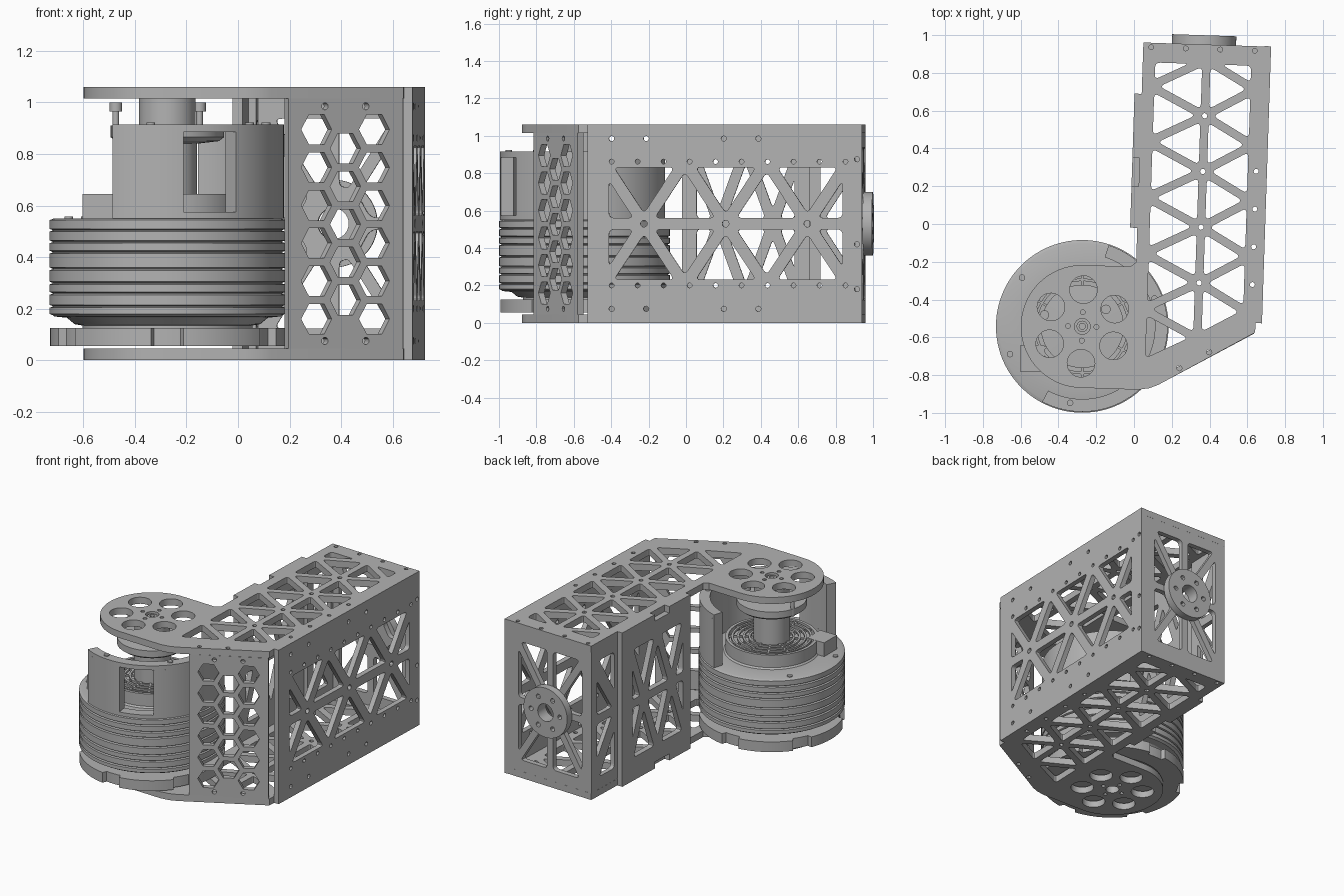
import bpy, bmesh
from math import sin, cos, pi, radians
from mathutils import Vector, Matrix

if "Cube" in bpy.data.objects:
    bpy.data.objects.remove(bpy.data.objects["Cube"])

metal = bpy.data.materials.new("machined_grey")
metal.use_nodes = True
metal.diffuse_color = (0.45, 0.45, 0.45, 1)
metal.node_tree.nodes["Principled BSDF"].inputs["Base Color"].default_value = (0.45, 0.45, 0.45, 1)

FRAME = Matrix.Rotation(-0.033, 4, 'Z')      # the box frame is slightly turned
DRUM = Matrix.Translation((-0.274, -0.542, 0))
X, Y, Z = Vector((1, 0, 0)), Vector((0, 1, 0)), Vector((0, 0, 1))
T = 0.035                                     # wall thickness
H = 1.06                                      # frame height


def finish(name, mesh, matrix):
    """Merge, smooth by angle, colour and link a mesh."""
    bm = bmesh.new()
    bm.from_mesh(mesh)
    bmesh.ops.remove_doubles(bm, verts=bm.verts, dist=0.0002)
    bmesh.ops.recalc_face_normals(bm, faces=bm.faces)
    bm.to_mesh(mesh)
    bm.free()
    mesh.polygons.foreach_set("use_smooth", [True] * len(mesh.polygons))
    mesh.set_sharp_from_angle(angle=radians(30))
    mesh.materials.clear()
    mesh.materials.append(metal)
    ob = bpy.data.objects.new(name, mesh)
    ob.matrix_world = matrix
    bpy.context.collection.objects.link(ob)
    return ob


def plate(name, outline, holes, thick, origin, u=X, v=Y, base=FRAME):
    """Flat plate with holes; origin is on its mid plane, u and v are its axes."""
    cu = bpy.data.curves.new(name, 'CURVE')
    cu.dimensions, cu.fill_mode, cu.extrude = '2D', 'BOTH', thick / 2
    for loop in [outline] + holes:
        sp = cu.splines.new('POLY')
        sp.points.add(len(loop) - 1)
        for p, q in zip(sp.points, loop):
            p.co = (q[0], q[1], 0, 1)
        sp.use_cyclic_u = True
    tmp = bpy.data.objects.new("tmp", cu)
    bpy.context.collection.objects.link(tmp)
    mesh = bpy.data.meshes.new_from_object(tmp.evaluated_get(bpy.context.evaluated_depsgraph_get()))
    bpy.data.objects.remove(tmp)
    axes = Matrix((u, v, u.cross(v))).transposed().to_4x4()
    return finish(name, mesh, base @ Matrix.Translation(origin) @ axes)


def lathe(name, profile, matrix=DRUM, closed=False, steps=72):
    """Spin (radius, height) points about z."""
    bm = bmesh.new()
    vs = [bm.verts.new((r, 0, z)) for r, z in profile]
    es = [bm.edges.new(p) for p in zip(vs, vs[1:])]
    if closed:
        es.append(bm.edges.new((vs[-1], vs[0])))
    bmesh.ops.spin(bm, geom=vs + es, axis=Z, cent=(0, 0, 0), angle=2 * pi, steps=steps)
    mesh = bpy.data.meshes.new(name)
    bm.to_mesh(mesh)
    bm.free()
    return finish(name, mesh, matrix)


def cylinder(name, r, z0, z1, matrix=DRUM, steps=32):
    return lathe(name, [(0, z0), (r, z0), (r, z1), (0, z1)], matrix, steps=steps)


def rect(a, b, c, d):
    return [(a, c), (b, c), (b, d), (a, d)]


def arc(r, a0, a1, n=32, c=(0, 0)):
    return [(c[0] + r * cos(radians(a0 + (a1 - a0) * i / n)),
             c[1] + r * sin(radians(a0 + (a1 - a0) * i / n))) for i in range(n + 1)]


def circle(cx, cy, r, n=20, turn=0):
    return arc(r, turn, turn + 360, n, (cx, cy))[:-1]


def sector(a0, a1, r0, r1):
    return arc(r1, a0, a1, 48) + arc(r0, a1, a0, 48)


def window(pts, w, soft=0.028):
    """Inset a convex polygon by w and round its corners."""
    p = [Vector(q) for q in pts]
    if sum(a.x * b.y - a.y * b.x for a, b in zip(p, p[1:] + p[:1])) < 0:
        p.reverse()
    ins = []
    for a, b, c in zip(p[-1:] + p, p, p[1:] + p[:1]):
        d, e = (b - a).normalized(), (c - b).normalized()
        n, m = Vector((-d.y, d.x)), Vector((-e.y, e.x))
        ins.append(b + (n + m) * w / (1 + n.dot(m)))
    out = []
    for a, b, c in zip(ins[-1:] + ins, ins, ins[1:] + ins[:1]):
        s = b + (a - b).normalized() * min(soft, (a - b).length * 0.3)
        e = b + (c - b).normalized() * min(soft, (c - b).length * 0.3)
        for i in range(5):
            t = i / 4
            out.append(tuple(s * (1 - t) ** 2 + b * 2 * t * (1 - t) + e * t * t))
    return out


def truss(t0, step, n, va, vb, w, end_cap=True, swap=False):
    """Zigzag row of triangular windows between lines va and vb."""
    pts = [(t0, vb)] + [(t0 + i * step, vb if i % 2 else va) for i in range(n + 1)]
    if end_cap:
        pts.append((t0 + n * step, pts[-2][1]))
    tris = [window(tri, w) for tri in zip(pts, pts[1:], pts[2:])]
    return [[(b, a) for a, b in tri] for tri in tris] if swap else tris


# Top and bottom plates: a truss strip joined to a round pivot end
CX, CY = -0.256, -0.551
outline = [(0.018, 0.962), (0.66, 0.962), (0.66, -0.553), (0.158, -0.846), (0.11, -0.866), (0.05, CY - 0.325)]
outline += arc(0.325, 270, 90, 48, (CX, CY)) + [(-0.01, CY + 0.325), (0.018, CY + 0.35)]
holes = truss(0.88, -0.1475, 11, 0.355, 0.062, 0.022, False, True)
holes += truss(0.88, -0.1475, 10, 0.355, 0.615, 0.022, False, True)
for k in range(6):
    a = radians(30 + 60 * k)
    holes.append(circle(CX + 0.195 * cos(a), CY + 0.195 * sin(a), 0.073, 32))
    if k < 4:
        a = radians(90 * k)
        holes.append(circle(CX + 0.075 * cos(a), CY + 0.075 * sin(a), 0.013, 12))
        holes.append(circle(0.06 + 0.183 * k, 0.938, 0.013, 12))
        holes.append(circle(0.355, 0.585 - 0.295 * k, 0.014, 12))
        holes.append(circle(0.637, 0.3 - 0.2 * k, 0.013, 12))
holes += [circle(CX, CY, 0.042, 24), circle(0.265, -0.755, 0.014, 12), circle(0.42, -0.665, 0.014, 12)]
for name, z in (("bottom_plate", 0.0225), ("top_plate", H - 0.0225)):
    plate(name, outline, holes, 0.045, (0, 0, z))

# Right wall with truss windows and bolt rows
holes = []
for edge in (0.2, 0.862):
    holes += truss(-0.42, 0.2185, 6, edge, 0.53, 0.031)
    holes += [circle(-0.375 + 0.139 * k, edge, 0.013, 12) for k in range(10)]
for z in (0.075, 0.985):
    holes += [circle(y, z, 0.014, 12) for y in (-0.375, -0.19, 0.225, 0.41)]
holes += [circle(0.938, z, 0.014, 12) for z in (0.18, 0.42, 0.875)]
holes += [circle(-0.202 + 0.437 * k, 0.53, 0.018, 12) for k in range(3)]
plate("right_wall", rect(-0.503, 0.964, 0, H), holes, T, (0.677, 0, 0), Y, Z)

# Left wall: notched outer panel and recessed rear panel
out = [(-0.02, 0), (0.2, 0), (0.2, 0.045), (0.35, 0.045), (0.35, 0), (0.69, 0)]
out += [(y, H - z) for y, z in reversed(out)]
holes = truss(0.03, 0.145, 4, 0.13, 0.53, 0.028) + truss(0.03, 0.145, 4, 0.93, 0.53, 0.028)
plate("left_wall", out, holes, 0.038, (-0.001, 0, 0), Y, Z)
holes = [window([(0.69, a), (0.93, a), (0.69, b)], 0.03) for a, b in ((0.1, 0.5), (0.96, 0.56))]
holes += [window([(0.93, a), (0.93, 0.53), (0.69, 0.53)], 0.03) for a in (0.16, 0.9)]
plate("left_rear_wall", rect(0.66, 0.925, 0.045, H - 0.045), holes, 0.03, (0.034, 0, 0), Y, Z)

# Back wall: eight spokes around an output hub
BX, BZ = 0.339, 0.53
ring = [(0.27, 0), (0.27, 0.43), (0, 0.43), (-0.27, 0.43), (-0.27, 0), (-0.27, -0.43), (0, -0.43), (0.27, -0.43)]
holes = [circle(BX, BZ, 0.06, 32)]
for a, b in zip(ring, ring[1:] + ring[:1]):
    a, b = Vector(a), Vector(b)
    quad = [a, b, b.normalized() * 0.13, a.normalized() * 0.13]
    holes.append(window([(p.x + BX, p.y + BZ) for p in quad], 0.023))
plate("back_wall", rect(0.018, 0.66, 0.045, H - 0.045), holes, T, (0, 0.944, 0), X, Z)
holes = [circle(0, 0, 0.06, 32)]
holes += [circle(0.112 * cos(k * pi / 3), 0.112 * sin(k * pi / 3), 0.016, 12) for k in range(6)]
plate("output_hub", circle(0, 0, 0.17, 64), holes, 0.05, (BX, 0.986, BZ), X, Z)

# Slanted front panel with honeycomb holes
D = Vector((cos(radians(30)), sin(radians(30)), 0))
holes = [circle(0.325 + 0.127 * c, 0.895 - 0.147 * k - (0.0735 if c == 0 else 0), 0.067, 6)
         for c in (-1, 0, 1) for k in range(5 if c == 0 else 6)]
holes += [circle(u, z, 0.014, 12) for u in (0.235, 0.415) for z in (0.075, 0.985)]
plate("honeycomb_panel", rect(0.075, 0.575, 0.045, H - 0.045), holes, T,
      Vector((0.158, -0.846, 0)) - D.cross(Z) * T / 2, D, Z)

# Ribbed drum with tapered foot
profile = [(0, 0.06), (0.33, 0.06), (0.33, 0.135), (0.36, 0.14), (0.39, 0.165), (0.44, 0.17)]
levels = [0.175, 0.21, 0.26, 0.3, 0.355, 0.42, 0.46, 0.505, 0.55]
for a, b in zip(levels, levels[1:]):
    profile += [(0.445, a), (0.457, a + 0.005), (0.457, b - 0.006), (0.445, b - 0.002)]
profile += [(0.44, 0.55), (0.3, 0.55), (0.29, 0.56), (0.29, 0.645), (0.27, 0.645), (0.27, 0.6), (0, 0.6)]
lathe("ribbed_drum", profile, steps=96)

# Scalloped foot flange
scallops = []
for k in range(6):
    scallops += arc(0.455, 60 * k - 82, 60 * k - 38, 16) + arc(0.425, 60 * k - 37, 60 * k - 23, 4)
plate("foot_flange", scallops, [circle(0, 0, 0.32, 64)], 0.07, (0, 0, 0.09), base=DRUM)

# Vent grille on the drum
for k in range(6):
    r = 0.06 + 0.036 * k
    lathe("vent_ring", [(r, 0.628), (r + 0.014, 0.628), (r + 0.014, 0.642), (r, 0.642)], closed=True, steps=48)
for k in range(12):
    plate("vent_spoke", rect(0.09, 0.275, -0.006, 0.006), [], 0.014, (0, 0, 0.632),
          base=DRUM @ Matrix.Rotation(k * pi / 6, 4, 'Z'))

# Pivot column and its collar
lathe("pivot_column", [(0, 0.6), (0.115, 0.6), (0.115, 0.84), (0.2, 0.85), (0.22, 0.865), (0.22, 0.91),
                       (0.11, 0.915), (0.11, 1.015), (0, 1.015)])
lathe("pivot_bolt", [(0, 1.0), (0.03, 1.0), (0.03, 1.05), (0.016, 1.05), (0.016, 1.035), (0, 1.035)], steps=24)

# Curved guard around the front of the drum, with a window
for name, a0, a1, z0, z1 in (("guard_base", -118, 72, 0.55, 0.575), ("guard_side", -118, -82, 0.575, 0.885),
                             ("guard_wall", -54, 72, 0.575, 0.885), ("guard_rim", -118, 72, 0.885, 0.915)):
    plate(name, sector(a0, a1, 0.385, 0.452), [], z1 - z0, (0, 0, (z0 + z1) / 2), base=DRUM)

# Cable socket and bolts
plate("cable_socket", rect(-0.33, -0.2, -0.24, -0.1), [], 0.095, (0, 0, 0.598), base=DRUM)
for k in range(6):
    a = radians(81 + 60 * k)
    z = 0.55 if k in (1, 2) else 0.915
    if k:
        cylinder("drum_bolt", 0.017, z - 0.01, z + 0.008,
                 DRUM @ Matrix.Translation((0.41 * cos(a), 0.41 * sin(a), 0)), 16)
for x, y in ((-0.2, 0.06), (0.125, 0.09)):
    at = DRUM @ Matrix.Translation((x, y, 0))
    cylinder("collar_bolt_shank", 0.013, 0.86, 0.97, at, 16)
    cylinder("collar_bolt_head", 0.025, 0.965, 1.0, at, 16)
